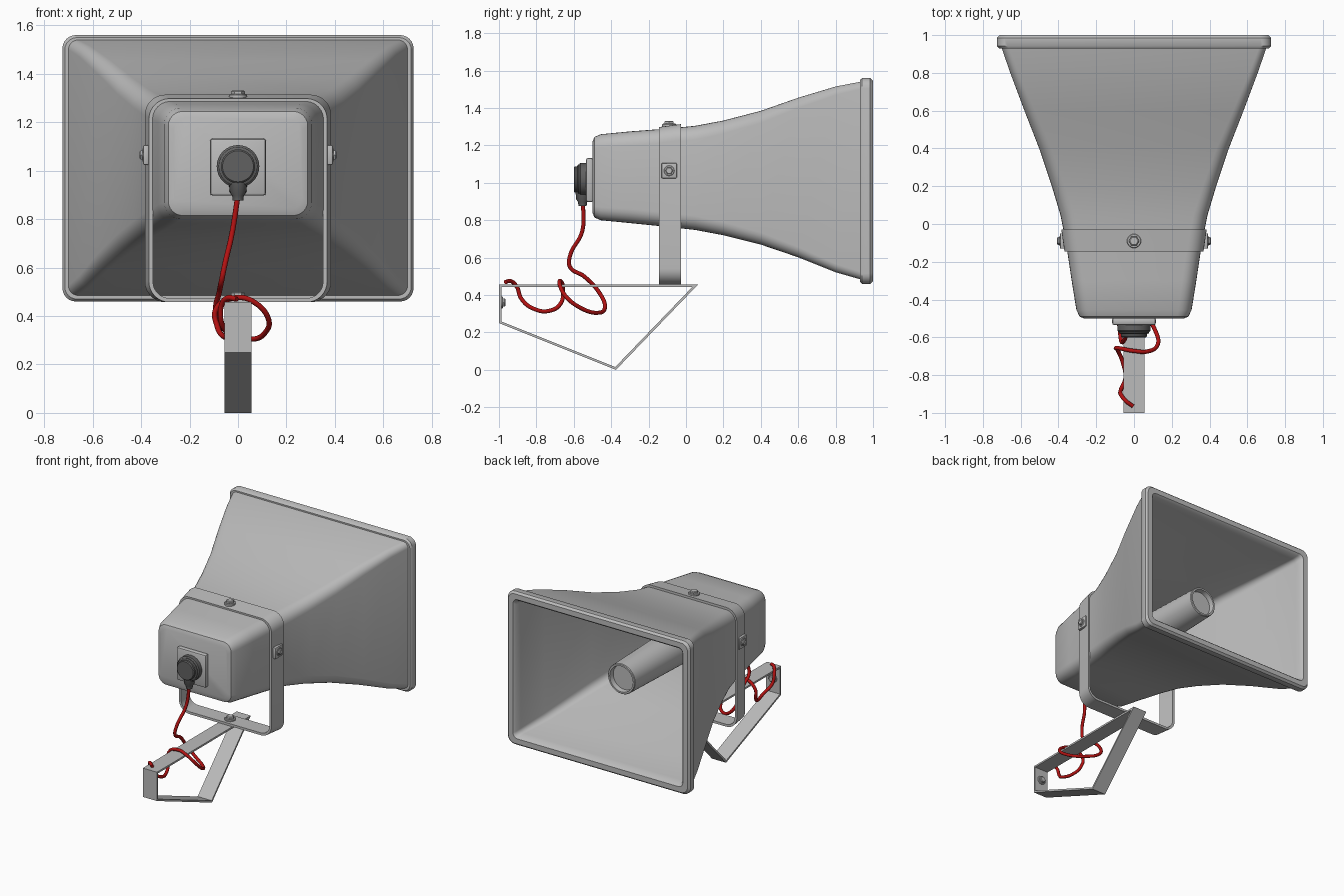
import bpy, bmesh, math
from mathutils import Vector

old = bpy.data.objects.get("Cube")
if old:
    bpy.data.objects.remove(old, do_unlink=True)


def material(name, color):
    m = bpy.data.materials.new(name)
    m.use_nodes = True
    m.diffuse_color = (*color, 1)
    bsdf = m.node_tree.nodes["Principled BSDF"]
    bsdf.inputs["Base Color"].default_value = (*color, 1)
    bsdf.inputs["Roughness"].default_value = 0.6
    return m


GREY = material("light grey", (0.5, 0.5, 0.5))
DARK = material("dark grey", (0.12, 0.12, 0.12))
RED = material("red", (0.45, 0.006, 0.006))


def finish(name, bm, mat, angle=35):
    bmesh.ops.recalc_face_normals(bm, faces=bm.faces)
    mesh = bpy.data.meshes.new(name)
    bm.to_mesh(mesh)
    bm.free()
    mesh.materials.append(mat)
    ob = bpy.data.objects.new(name, mesh)
    bpy.context.collection.objects.link(ob)
    bpy.ops.object.select_all(action='DESELECT')
    ob.select_set(True)
    bpy.context.view_layer.objects.active = ob
    bpy.ops.object.shade_smooth_by_angle(angle=math.radians(angle))
    return ob


def rounded_rect(y, hw, lo, hi, r, steps=6):
    """Rounded rectangle across the y axis."""
    pts = []
    corners = ((hw - r, hi - r), (r - hw, hi - r), (r - hw, lo + r), (hw - r, lo + r))
    for k, (cx, cz) in enumerate(corners):
        for i in range(steps + 1):
            a = math.pi / 2 * (k + i / steps)
            pts.append(Vector((cx + r * math.cos(a), y, cz + r * math.sin(a))))
    return pts


def skin(name, rings, mat, closed=False, angle=35):
    """Bridge rings of points; cap the ends or join them in a loop."""
    bm = bmesh.new()
    loops = [[bm.verts.new(p) for p in ring] for ring in rings]
    pairs = list(zip(loops, loops[1:]))
    if closed:
        pairs.append((loops[-1], loops[0]))
    else:
        bm.faces.new(loops[0])
        bm.faces.new(loops[-1])
    for a, b in pairs:
        for i in range(len(a)):
            j = (i + 1) % len(a)
            bm.faces.new((a[i], a[j], b[j], b[i]))
    return finish(name, bm, mat, angle)


def turned(name, profile, origin, direction, mat, sides=32):
    """Turn (radius, distance) pairs around a direction."""
    q = Vector(direction).to_track_quat('Z', 'Y')
    rings = []
    for r, d in profile:
        ring = []
        for i in range(sides):
            a = math.tau * i / sides
            ring.append(Vector(origin) + q @ Vector((r * math.cos(a), r * math.sin(a), d)))
        rings.append(ring)
    return skin(name, rings, mat)


def box(name, center, size, mat, bevel=0.006):
    bm = bmesh.new()
    bmesh.ops.create_cube(bm, size=1)
    for v in bm.verts:
        v.co = Vector(center) + Vector(c * s for c, s in zip(v.co, size))
    bmesh.ops.bevel(bm, geom=bm.edges[:], offset=bevel, segments=2, profile=0.5, affect='EDGES')
    return finish(name, bm, mat)


# Horn: rear housing, flare, mouth rim, then the inner wall going back in
horn = [
    (-0.5, 0.265, 0.84, 1.22, 0.05),
    (-0.49, 0.288, 0.815, 1.245, 0.06),
    (-0.455, 0.305, 0.8, 1.26, 0.07),
    (-0.3, 0.33, 0.785, 1.275, 0.075),
    (-0.1, 0.36, 0.765, 1.29, 0.075),
    (0.05, 0.39, 0.748, 1.305, 0.075),
    (0.2, 0.435, 0.72, 1.333, 0.07),
    (0.4, 0.502, 0.67, 1.385, 0.065),
    (0.6, 0.58, 0.602, 1.455, 0.055),
    (0.8, 0.655, 0.522, 1.515, 0.045),
    (0.93, 0.7, 0.485, 1.54, 0.04),
    (0.93, 0.715, 0.47, 1.55, 0.05),
    (0.942, 0.725, 0.46, 1.56, 0.055),
    (0.985, 0.725, 0.46, 1.56, 0.055),
    (1.0, 0.712, 0.473, 1.547, 0.05),
    (1.0, 0.675, 0.51, 1.51, 0.035),
    (0.985, 0.662, 0.523, 1.497, 0.03),
    (0.94, 0.655, 0.53, 1.49, 0.03),
    (0.75, 0.6, 0.57, 1.45, 0.04),
    (0.4, 0.47, 0.69, 1.365, 0.05),
    (0.1, 0.375, 0.77, 1.29, 0.055),
    (-0.1, 0.32, 0.79, 1.26, 0.055),
]
skin("horn", [rounded_rect(*s) for s in horn], GREY, angle=40)

# Sound tube with a recessed end
turned("sound_tube", [(0.13, 0), (0.108, 0.83), (0.104, 0.835), (0.092, 0.835), (0.088, 0.8)],
       (0, -0.1, 1.01), (0, 1, 0), GREY)

# Strap around the housing, leaning with the taper
T = 0.017
rear, front = (-0.145, 0.368, 0.457, 1.298), (-0.028, 0.385, 0.457, 1.314)
rings = []
for (y, hw, lo, hi), t in ((rear, 0), (front, 0), (front, T), (rear, T)):
    rings.append(rounded_rect(y, hw - t, lo + t, hi - t, 0.085 - t, 8))
skin("strap", rings, GREY, closed=True)

# Base bracket: folded strip, mitred at each bend
corners = [Vector(p) for p in ((-1, 0.457), (0.065, 0.457), (-0.375, 0), (-1, 0.25))]


def inset(points, t):
    out = []
    for i, p in enumerate(points):
        a = (p - points[i - 1]).normalized()
        b = (points[(i + 1) % len(points)] - p).normalized()
        na, nb = Vector((a.y, -a.x)), Vector((b.y, -b.x))
        out.append(p + (na + nb) * t / (1 + na.dot(nb)))
    return out


W = 0.056
inner = inset(corners, 0.013)
skin("base_bracket", [[Vector((x, p.x, p.y)) for p in pts]
                      for pts, x in ((corners, -W), (corners, W), (inner, W), (inner, -W))],
     GREY, closed=True, angle=20)


# Bolts: round washer, hexagonal head
def bolt(name, origin, direction, size=1.0):
    washer = [(0.037, -0.01), (0.037, 0.007), (0.034, 0.01)]
    head = [(0.028, 0.008), (0.028, 0.021), (0.022, 0.026)]
    turned(name + "_washer", [(r * size, d * size) for r, d in washer], origin, direction, GREY, 24)
    turned(name + "_head", [(r * size, d * size) for r, d in head], origin, direction, GREY, 6)


bolt("top_bolt", (0, -0.09, 1.306), (0, 0, 1))
bolt("bottom_bolt", (0, -0.09, 0.474), (0, 0, 1))
bolt("base_bolt", (0, -0.987, 0.36), (0, 1, 0), 0.85)
for side, s in (("left", 1), ("right", -1)):
    box(side + "_bolt_plate", (s * 0.38, -0.09, 1.065), (0.024, 0.082, 0.082), GREY)
    bolt(side + "_bolt", (s * 0.387, -0.09, 1.065), (s, 0, 0), 0.75)

# Rear plate and cable gland
box("rear_plate", (0, -0.515, 1.015), (0.232, 0.04, 0.236), GREY, 0.012)
turned("cable_gland", [(0.088, 0), (0.088, 0.035), (0.08, 0.042), (0.08, 0.048),
                       (0.07, 0.052), (0.07, 0.064), (0.064, 0.07)],
       (0, -0.53, 1.018), (0, -1, 0), DARK)
turned("gland_spout", [(0.04, 0), (0.034, 0.06), (0.024, 0.075), (0.022, 0.095)],
       (0, -0.553, 0.972), (0, 0, -1), DARK, 20)

# Cable looping around the base bracket
path = [
    (0, -.55, .9), (-.025, -.555, .74), (-.055, -.62, .61), (-.067, -.62, .55),
    (-.077, -.545, .5), (-.09, -.465, .415), (-.05, -.433, .34), (.05, -.475, .305),
    (.115, -.57, .335), (.125, -.64, .39), (.07, -.675, .455), (0, -.672, .476),
    (-.09, -.657, .43), (-.085, -.67, .355), (-.06, -.73, .316), (-.045, -.81, .325),
    (-.07, -.88, .38), (-.068, -.905, .445), (-.045, -.935, .474), (-.005, -.965, .47),
]
curve = bpy.data.curves.new("cable", 'CURVE')
curve.dimensions = '3D'
curve.bevel_depth = 0.011
curve.bevel_resolution = 3
curve.resolution_u = 8
curve.use_fill_caps = True
spline = curve.splines.new('BEZIER')
spline.bezier_points.add(len(path) - 1)
for bp, co in zip(spline.bezier_points, path):
    bp.co = co
    bp.handle_left_type = bp.handle_right_type = 'AUTO'
curve.materials.append(RED)
bpy.context.collection.objects.link(bpy.data.objects.new("cable", curve))
